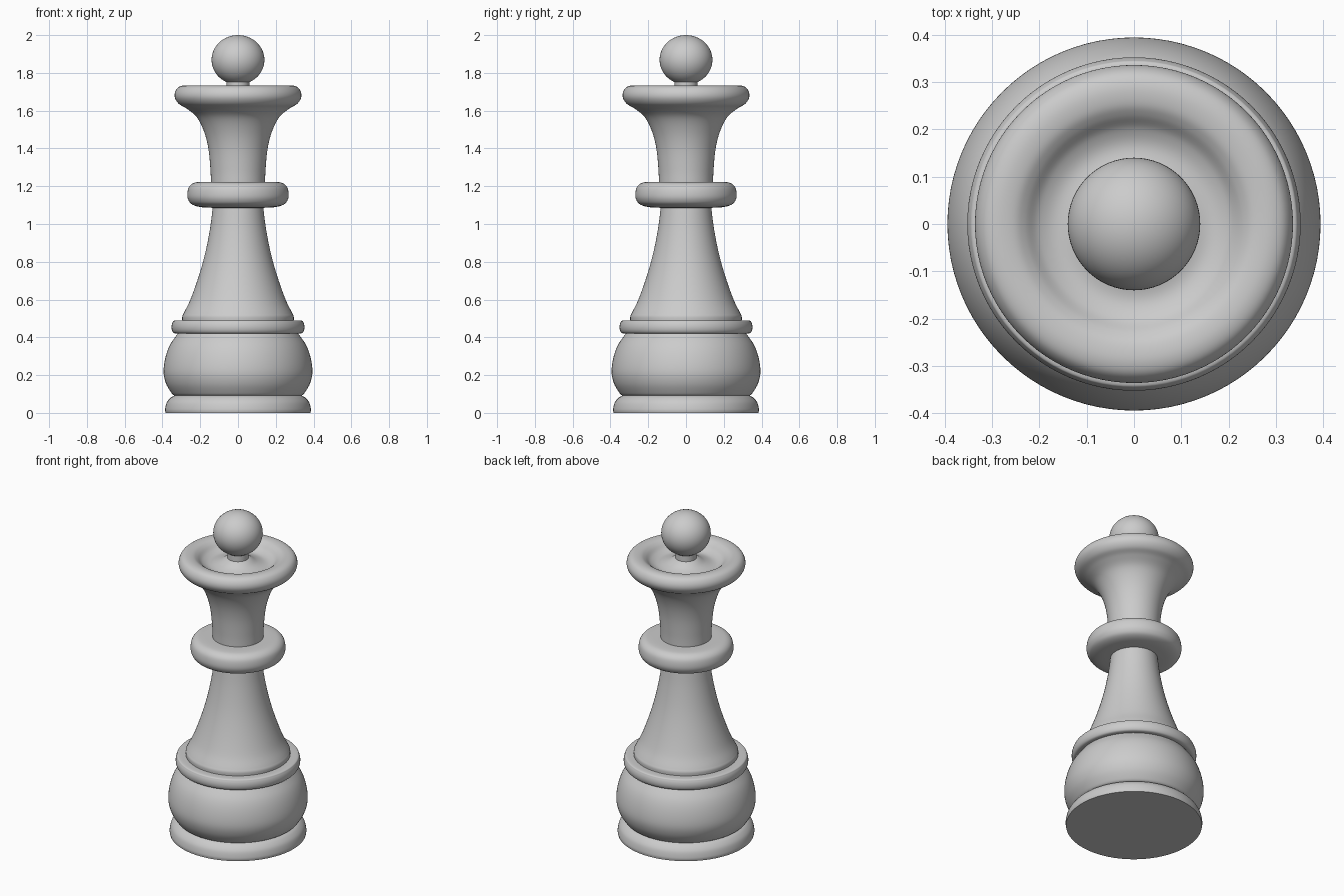
import bpy, bmesh, math
from mathutils import Vector

cube = bpy.data.objects.get("Cube")
if cube:
    bpy.data.objects.remove(cube, do_unlink=True)

SEGMENTS = 96

grey = bpy.data.materials.new("plain grey")
grey.use_nodes = True
colour = (0.6, 0.6, 0.6, 1)
grey.diffuse_color = colour
grey.node_tree.nodes["Principled BSDF"].inputs["Base Color"].default_value = colour


def smooth_profile(points, steps=6):
    """Catmull-Rom curve through (radius, height) points."""
    pts = [Vector(p) for p in points]
    pts = [2 * pts[0] - pts[1]] + pts + [2 * pts[-1] - pts[-2]]
    out = []
    for a, b, c, d in zip(pts, pts[1:], pts[2:], pts[3:]):
        for i in range(steps):
            t = i / steps
            out.append(0.5 * (2 * b + (c - a) * t + (2 * a - 5 * b + 4 * c - d) * t ** 2
                              + (3 * b - a - 3 * c + d) * t ** 3))
    return out + [pts[-2]]


def lathe(name, *curves):
    """Turn one or more smooth curves, joined at sharp corners, into a solid."""
    profile = [p for curve in curves for p in smooth_profile(curve)]
    bm = bmesh.new()
    rings = []
    for r, z in profile:
        rings.append([bm.verts.new((r * math.cos(a), r * math.sin(a), z))
                      for a in (math.tau * i / SEGMENTS for i in range(SEGMENTS))])
    for low, high in zip(rings, rings[1:]):
        for i in range(SEGMENTS):
            j = (i + 1) % SEGMENTS
            bm.faces.new((low[i], low[j], high[j], high[i]))
    bm.faces.new(rings[0][::-1])
    bm.faces.new(rings[-1])
    bmesh.ops.remove_doubles(bm, verts=bm.verts, dist=1e-5)
    mesh = bpy.data.meshes.new(name)
    bm.to_mesh(mesh)
    bm.free()
    obj = bpy.data.objects.new(name, mesh)
    bpy.context.collection.objects.link(obj)
    finish(obj)


def finish(obj):
    obj.data.materials.append(grey)
    bpy.ops.object.select_all(action="DESELECT")
    obj.select_set(True)
    bpy.context.view_layer.objects.active = obj
    bpy.ops.object.shade_smooth_by_angle(angle=math.radians(40))


# Foot and rounded base
lathe("foot", [(.384, 0), (.386, .02), (.377, .055), (.357, .08), (.335, .093)])
lathe("base_bulb", [(.335, .09), (.352, .105), (.381, .155), (.394, .215),
                    (.385, .29), (.36, .36), (.315, .425)])

# Base ring
lathe("base_ring", [(.3, .42), (.335, .421), (.348, .433), (.352, .455),
                    (.347, .478), (.335, .489), (.28, .49)])

# Flared body with a short straight skirt
lathe("body", [(.295, .485), (.295, .51), (.288, .527)],
      [(.288, .527), (.252, .6), (.209, .72), (.175, .84), (.149, .97), (.132, 1.1)])

# Collar
lathe("collar", [(.12, 1.085), (.2, 1.09), (.245, 1.105), (.264, 1.13), (.268, 1.16),
                 (.26, 1.195), (.237, 1.216), (.2, 1.223), (.12, 1.223)])

# Crown: flared stem, rounded lip and dished top
lathe("crown", [(.143, 1.21), (.146, 1.29), (.157, 1.4), (.18, 1.49), (.218, 1.565),
                (.27, 1.61), (.312, 1.635), (.333, 1.665), (.334, 1.695), (.318, 1.722),
                (.29, 1.733), (.255, 1.73), (.23, 1.716), (.2, 1.689), (.16, 1.676),
                (.11, 1.688), (.06, 1.715), (.01, 1.72)])

# Neck and ball on top
lathe("finial_neck", [(.06, 1.69), (.06, 1.78)])
bpy.ops.mesh.primitive_uv_sphere_add(segments=64, ring_count=32, radius=1, location=(0, 0, 1.869))
ball = bpy.context.object
ball.name = "finial_ball"
ball.scale = (.14, .14, .131)
finish(ball)
